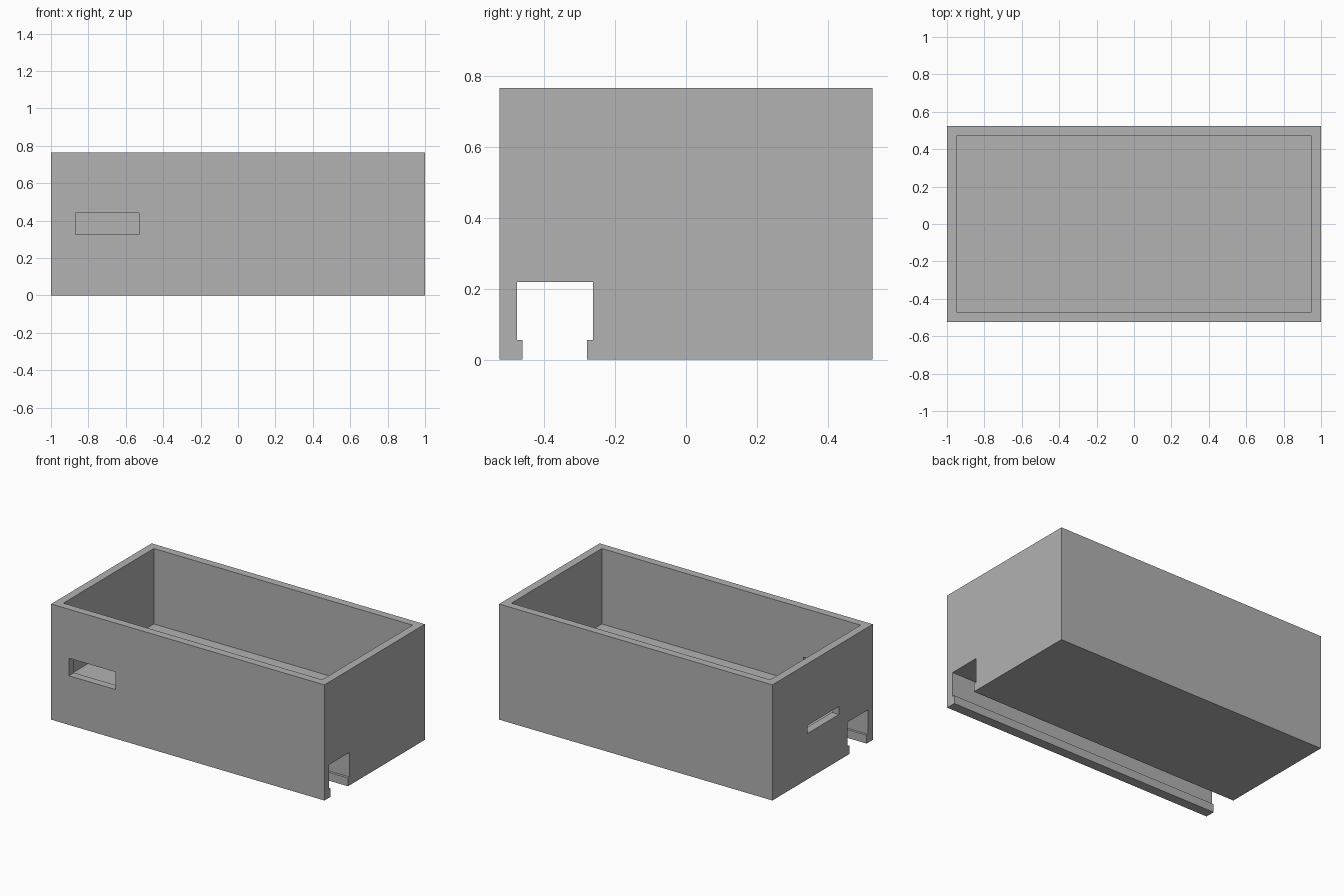
import bpy
import bmesh

cube = bpy.data.objects.get("Cube")
if cube:
    bpy.data.objects.remove(cube, do_unlink=True)

# Overall sizes
HALF_X, HALF_Y, HEIGHT = 1.0, 0.525, 0.765
INNER_X, INNER_Y, FLOOR = 0.947, 0.473, 0.266

grey = bpy.data.materials.new("plain grey")
grey.use_nodes = True
grey.diffuse_color = (0.445, 0.445, 0.445, 1)
grey.node_tree.nodes["Principled BSDF"].inputs["Base Color"].default_value = grey.diffuse_color


def extrude_along_x(name, profile, x0, x1):
    """Closed solid from a (y, z) profile swept from x0 to x1."""
    bm = bmesh.new()
    face = bm.faces.new([bm.verts.new((x0, y, z)) for y, z in profile])
    swept = bmesh.ops.extrude_face_region(bm, geom=[face])["geom"]
    verts = [v for v in swept if isinstance(v, bmesh.types.BMVert)]
    bmesh.ops.translate(bm, verts=verts, vec=(x1 - x0, 0, 0))
    bmesh.ops.recalc_face_normals(bm, faces=bm.faces)
    mesh = bpy.data.meshes.new(name)
    bm.to_mesh(mesh)
    bm.free()
    mesh.materials.append(grey)
    obj = bpy.data.objects.new(name, mesh)
    bpy.context.collection.objects.link(obj)
    return obj


def box(name, x, y, z):
    profile = [(y[0], z[0]), (y[1], z[0]), (y[1], z[1]), (y[0], z[1])]
    return extrude_along_x(name, profile, *x)


# Body with a lipped channel running along the underside
channel = [(-0.46, 0), (-0.46, 0.055), (-0.476, 0.055), (-0.476, 0.218),
           (-0.262, 0.218), (-0.262, 0.055), (-0.279, 0.055), (-0.279, 0)]
outline = [(HALF_Y, 0), (HALF_Y, HEIGHT), (-HALF_Y, HEIGHT), (-HALF_Y, 0)]
body = extrude_along_x("open_box", outline + channel, -HALF_X, HALF_X)

# Open cavity, front wall slot and end wall slot
cutters = [
    box("cavity_cutter", (-INNER_X, INNER_X), (-INNER_Y, INNER_Y), (FLOOR, HEIGHT + 0.1)),
    box("front_slot_cutter", (-0.87, -0.53), (-HALF_Y - 0.1, -0.4), (0.325, 0.441)),
    box("end_slot_cutter", (-HALF_X - 0.1, -0.9), (-0.172, 0.16), (0.303, 0.356)),
]
for cutter in cutters:
    cutter.hide_render = True
    mod = body.modifiers.new(cutter.name, 'BOOLEAN')
    mod.operation = 'DIFFERENCE'
    mod.solver = 'EXACT'
    mod.object = cutter

# Bake the cuts and drop the cutters
depsgraph = bpy.context.evaluated_depsgraph_get()
finished = bpy.data.meshes.new_from_object(body.evaluated_get(depsgraph))
body.modifiers.clear()
body.data = finished
for cutter in cutters:
    bpy.data.objects.remove(cutter, do_unlink=True)
